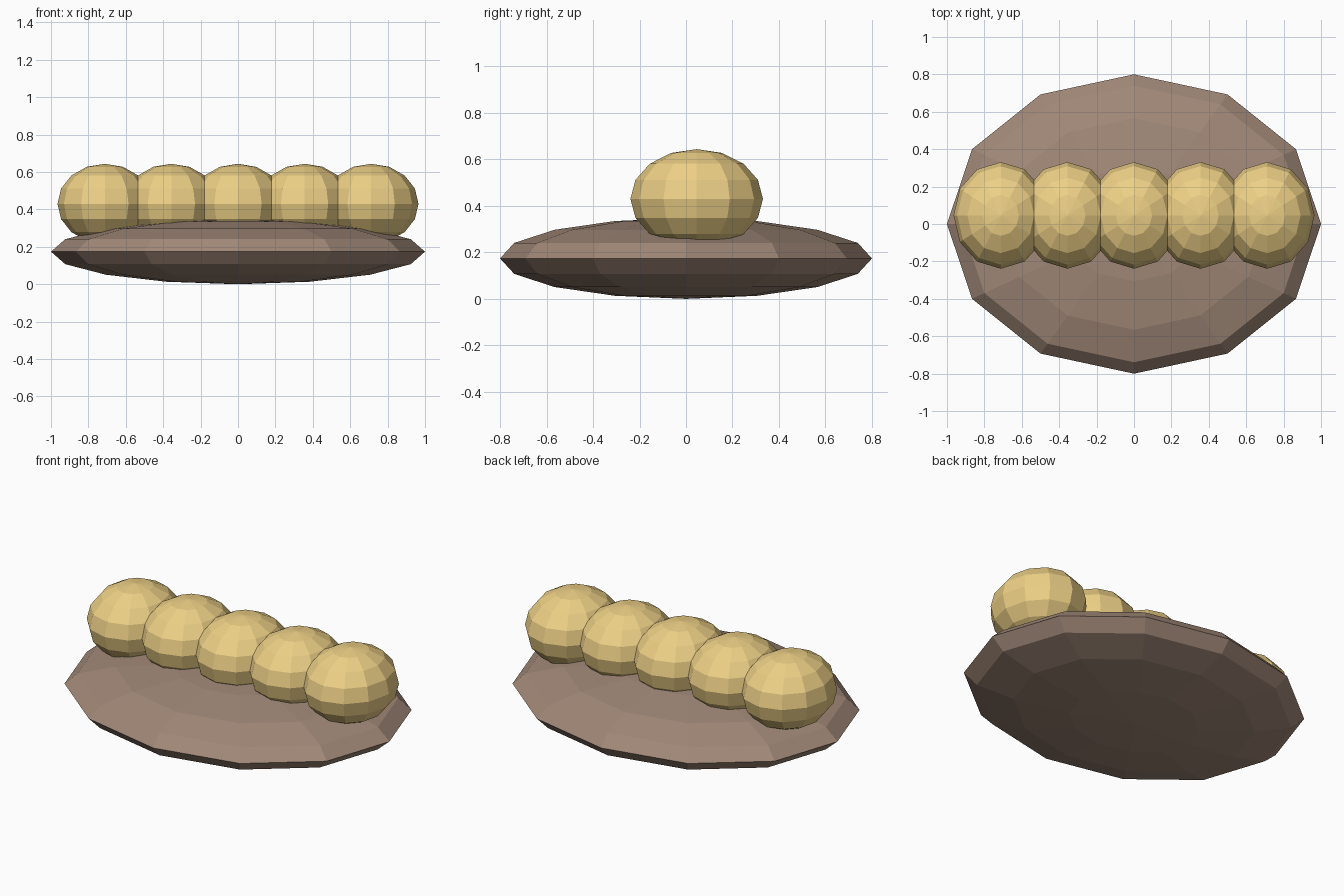
import bpy

if "Cube" in bpy.data.objects:
    bpy.data.objects.remove(bpy.data.objects["Cube"])


def material(name, color):
    m = bpy.data.materials.new(name)
    m.diffuse_color = color
    m.use_nodes = True
    m.node_tree.nodes["Principled BSDF"].inputs["Base Color"].default_value = m.diffuse_color
    return m


def ellipsoid(name, center, radii, mat):
    bpy.ops.mesh.primitive_uv_sphere_add(segments=12, ring_count=8, radius=1, location=center)
    ob = bpy.context.object
    ob.name = name
    ob.scale = radii
    bpy.ops.object.transform_apply(location=False, rotation=False, scale=True)
    ob.data.materials.append(mat)
    return ob


brown = material("brown", (0.36, 0.25, 0.19, 1))
gold = material("gold", (0.85, 0.63, 0.24, 1))

# Flattened oval base
ellipsoid("base", (0, 0, 0.174), (1, 0.8, 0.174), brown)

# Row of five overlapping balls, slightly behind the centre line
for i in range(5):
    ellipsoid(f"ball_{i + 1}", ((i - 2) * 0.356, 0.046, 0.43), (0.253, 0.285, 0.214), gold)
